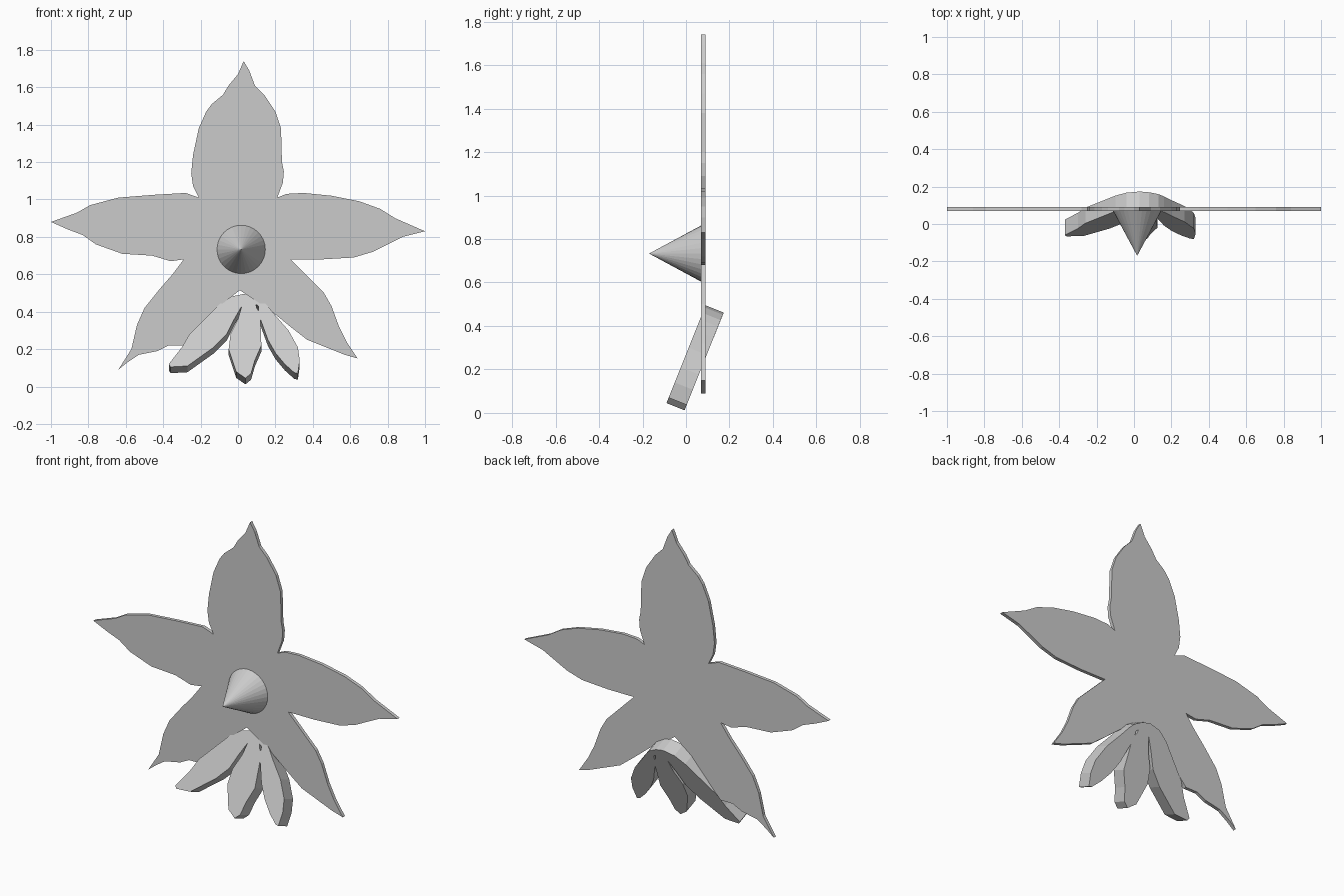
import bpy
import math
from mathutils import Matrix, Vector

default_cube = bpy.data.objects.get("Cube")
if default_cube:
    bpy.data.objects.remove(default_cube, do_unlink=True)

# One plain grey for the whole flower
grey = bpy.data.materials.new("plain_grey")
grey.use_nodes = True
colour = (0.6, 0.6, 0.6, 1)
grey.diffuse_color = colour
grey.node_tree.nodes["Principled BSDF"].inputs["Base Color"].default_value = colour


def flat_shape(name, outlines, thickness, matrix, stretch=1.0):
    """Filled outline (extra outlines become holes), points in hundredths."""
    curve = bpy.data.curves.new(name, "CURVE")
    curve.dimensions = "2D"
    curve.fill_mode = "BOTH"
    curve.extrude = thickness / 2
    for outline in outlines:
        spline = curve.splines.new("POLY")
        spline.points.add(len(outline) - 1)
        spline.use_cyclic_u = True
        for point, (x, z) in zip(spline.points, outline):
            point.co = (x / 100, z / 100 * stretch, 0, 1)
    obj = bpy.data.objects.new(name, curve)
    bpy.context.collection.objects.link(obj)
    obj.matrix_world = matrix
    bpy.ops.object.select_all(action="DESELECT")
    obj.select_set(True)
    bpy.context.view_layer.objects.active = obj
    bpy.ops.object.convert(target="MESH")
    obj = bpy.context.object
    obj.data.materials.clear()
    obj.data.materials.append(grey)
    for face in obj.data.polygons:
        face.use_smooth = False
    return obj


def standing(location, angle):
    return Matrix.Translation(location) @ Matrix.Rotation(angle, 4, "X")


# Five joined back petals, each edge running clockwise from joint to joint
top_petal = [(-21, 101), (-24, 107), (-25, 114), (-24, 124), (-21, 138), (-17, 147),
             (-14, 151), (-8, 156), (-5, 161), (0, 167), (3, 174), (6, 169), (9, 161),
             (14, 156), (20, 147), (23, 138), (23.5, 120), (24.5, 115), (24, 109)]
left_petal = [(21, 101), (26, 103), (35, 103.5), (50, 102), (65, 99), (76, 95), (84, 90),
              (100, 83), (88, 80), (82, 77), (72, 72), (62, 69), (45, 68)]
lower_left_petal = [(28, 68), (36, 60), (46, 50), (50, 43), (54, 32), (58, 24), (64, 15),
                    (57, 17), (47, 21), (37, 25), (28, 32), (17, 41)]
lower_right_petal = [(1, 51.5), (-10, 43), (-19, 33), (-29, 22), (-37, 22), (-43, 19),
                     (-53, 17), (-59, 13), (-64, 9), (-57, 20), (-54, 33), (-50, 42),
                     (-42, 52), (-35, 60)]
right_petal = [(-29, 68), (-36, 67), (-46, 70), (-62, 71), (-76, 76), (-83, 81), (-91, 84),
               (-100, 88), (-86, 93), (-79, 97), (-64, 101), (-45, 102.5), (-28, 103.5)]
flat_shape("back_petals",
           [top_petal + left_petal + lower_left_petal + lower_right_petal + right_petal],
           0.02, standing((0, 0.08, 0), math.pi / 2))

# Thick three-lobed lip, leaning forward at the bottom
lip_left_lobe = [(-4, 48), (3, 49.5), (8, 48.5), (13, 46), (16, 43), (20, 38), (27, 30),
                 (32, 21), (33, 14), (32, 7), (30, 7.5), (25, 12), (20, 18), (16, 25)]
lip_middle_lobe = [(12, 36), (12.5, 22), (9, 14), (7, 7), (4, 4.5), (-1, 8), (-3, 14),
                   (-5, 20), (-4, 28), (0, 36)]
lip_right_lobe = [(2, 43), (-2, 36), (-6, 28), (-13, 21), (-20, 16), (-27, 11), (-36, 10.5),
                  (-37, 12), (-30, 21), (-26, 28), (-17, 37), (-10, 44)]
lip_slot = [(9.5, 44), (11, 43), (11, 40.5), (10, 42)]
lip_angle = math.atan2(0.45, 0.18)
lip_thickness = 0.09
front_normal = Vector((0, -math.sin(lip_angle), math.cos(lip_angle)))
lip_base = Vector((0, -0.108, 0)) - front_normal * lip_thickness / 2
flat_shape("lip", [lip_left_lobe + lip_middle_lobe + lip_right_lobe, lip_slot],
           lip_thickness, standing(lip_base, lip_angle), 1 / math.sin(lip_angle))

# Pointed cone in the centre, aimed forward
bpy.ops.mesh.primitive_cone_add(vertices=32, radius1=0.132, depth=0.245,
                                location=(0.017, -0.0475, 0.733),
                                rotation=(math.pi / 2, 0, 0))
cone = bpy.context.object
cone.name = "centre_cone"
cone.data.materials.append(grey)
